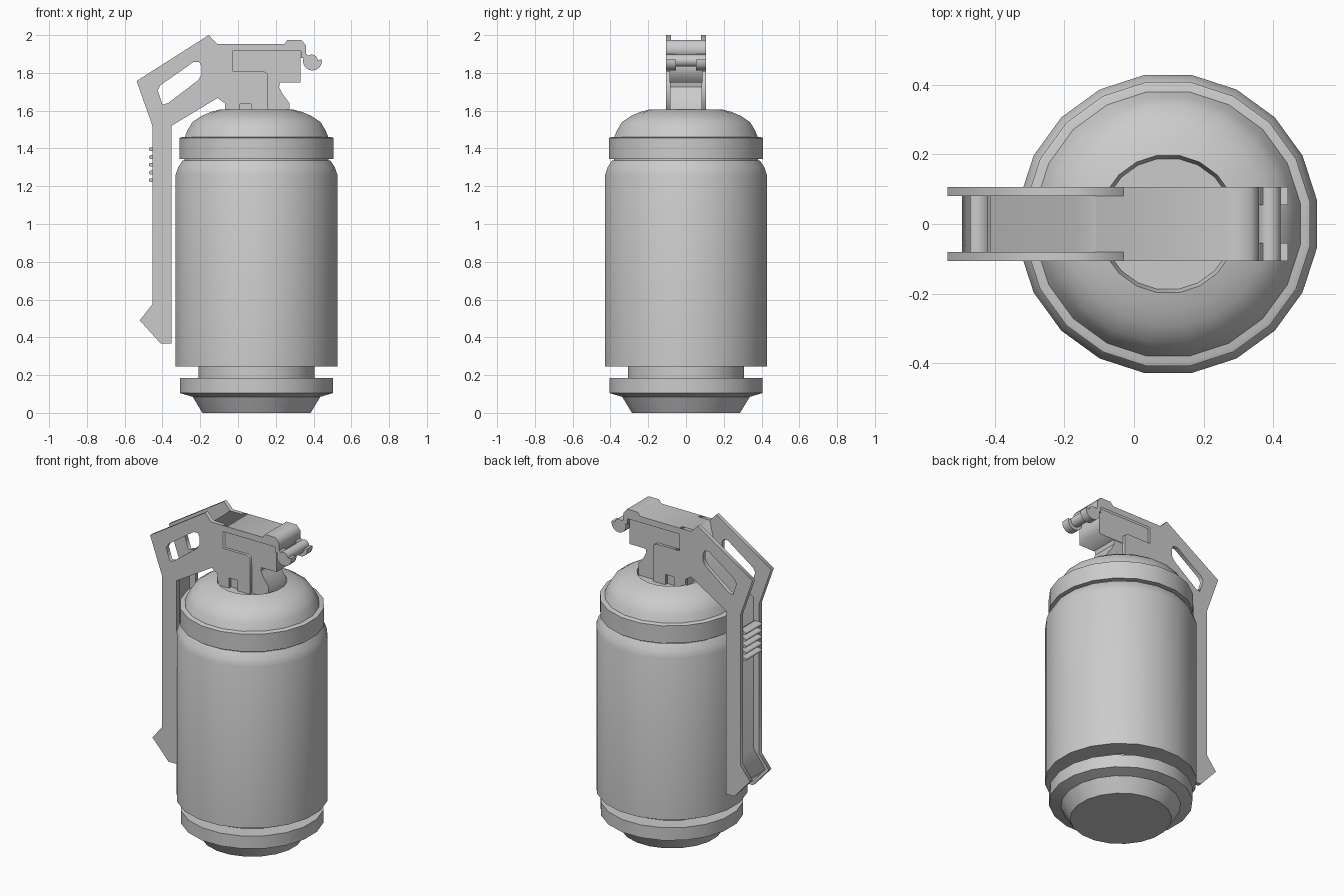
import bpy, bmesh
from math import sin, cos, pi, radians
from mathutils import Vector

if "Cube" in bpy.data.objects:
    bpy.data.objects.remove(bpy.data.objects["Cube"])

AXIS_X = 0.098


def smooth(ob, angle=38):
    bpy.ops.object.select_all(action='DESELECT')
    ob.select_set(True)
    bpy.context.view_layer.objects.active = ob
    bpy.ops.object.shade_smooth_by_angle(angle=radians(angle))


def lathe(name, profile, n=20):
    """Spin an (r, z) profile round the can axis, flats facing the axes."""
    bm = bmesh.new()
    rings = []
    for r, z in profile:
        if r == 0:
            rings.append([bm.verts.new((0, 0, z))] * n)
        else:
            rings.append([bm.verts.new((r * cos(2 * pi * (i + .5) / n), r * sin(2 * pi * (i + .5) / n), z))
                          for i in range(n)])
    for a, b in zip(rings, rings[1:]):
        for i in range(n):
            j = (i + 1) % n
            bm.faces.new(list(dict.fromkeys((a[i], a[j], b[j], b[i]))))
    bmesh.ops.recalc_face_normals(bm, faces=bm.faces)
    me = bpy.data.meshes.new(name)
    bm.to_mesh(me)
    bm.free()
    ob = bpy.data.objects.new(name, me)
    ob.location.x = AXIS_X
    bpy.context.collection.objects.link(ob)
    smooth(ob)
    return ob


def extrude(name, loops, y, half):
    """Extrude closed (x, z) loops along y; later loops are holes."""
    cu = bpy.data.curves.new(name, 'CURVE')
    cu.dimensions = '2D'
    cu.fill_mode = 'BOTH'
    cu.extrude = half
    for loop in loops:
        s = cu.splines.new('POLY')
        s.points.add(len(loop) - 1)
        for p, (x, z) in zip(s.points, loop):
            p.co = (x, z, 0, 1)
        s.use_cyclic_u = True
    ob = bpy.data.objects.new(name, cu)
    ob.location.y = y
    ob.rotation_euler.x = pi / 2
    bpy.context.collection.objects.link(ob)
    bpy.ops.object.select_all(action='DESELECT')
    ob.select_set(True)
    bpy.context.view_layer.objects.active = ob
    bpy.ops.object.convert(target='MESH')
    return bpy.context.view_layer.objects.active


def ribbon(path, t):
    """Outline of a polyline thickened by t to its right side."""
    pts = [Vector(p) for p in path]
    off = []
    for i, p in enumerate(pts):
        d = [(pts[k + 1] - pts[k]).normalized() for k in (i - 1, i) if 0 <= k < len(pts) - 1]
        ns = [Vector((v.y, -v.x)) for v in d]
        m = sum(ns, Vector((0, 0))).normalized()
        off.append(p + m * t / m.dot(ns[0]))
    return [tuple(p) for p in pts + off[::-1]]


def arc(cx, cz, r, a0, a1, n):
    return [(cx + r * cos(radians(a0 + (a1 - a0) * i / n)),
             cz + r * sin(radians(a0 + (a1 - a0) * i / n))) for i in range(n + 1)]


# Can: base, body, collar and dome with recessed mouth
lathe("base", [(0, 0), (.29, 0), (.342, .085), (.41, .105), (.41, .185), (.312, .185), (.312, .26), (0, .26)])
lathe("body", [(0, .245), (.434, .245), (.434, 1.26), (.42, 1.3), (.397, 1.335), (0, 1.335)])
lathe("collar", [(0, 1.325), (.385, 1.325), (.385, 1.345), (.413, 1.345), (.413, 1.455), (.40, 1.46), (0, 1.46)])
lathe("dome", [(.36, 1.44), (.385, 1.46), (.368, 1.5), (.343, 1.54), (.295, 1.572), (.245, 1.593),
               (.2, 1.605), (.19, 1.57), (0, 1.57)])

# Lever side plates with a slotted window
plate = [(-.155, 2), (-.11, 1.953), (-.03, 1.953), (-.03, 1.81), (.135, 1.81), (.156, 1.795), (.156, 1.57),
         (.07, 1.57), (.07, 1.635), (.01, 1.635), (.01, 1.57), (-.07, 1.57), (-.07, 1.64), (-.108, 1.667),
         (-.352, 1.52), (-.352, .368), (-.41, .368), (-.52, .49), (-.453, .575), (-.453, 1.52), (-.537, 1.757)]
slot = [(-.425, 1.708), (-.41, 1.735), (-.235, 1.858), (-.205, 1.858), (-.193, 1.835), (-.193, 1.79),
        (-.21, 1.762), (-.37, 1.64), (-.4, 1.632)]
for side in (-1, 1):
    extrude("lever_side_plate", [plate, slot], side * .093, .013)

# Web joining the plates, following the toe, arm and shoulder
web = [(-.415, .40), (-.495, .49), (-.414, .60), (-.414, 1.55), (-.165, 1.71), (-.11, 1.953)]
extrude("lever_web", [ribbon(web, .02)], 0, .082)

# Grip ribs
for i in range(5):
    z = 1.232 + i * .041
    extrude("grip_rib", [[(-.42, z - .01), (-.465, z - .01), (-.472, z - .004), (-.472, z + .004),
                          (-.465, z + .01), (-.42, z + .01)]], 0, .08)

# Lever top strip with raised end
extrude("lever_top", [[(-.11, 1.953), (.245, 1.953), (.262, 1.975), (.335, 1.975), (.36, 1.945), (.36, 1.88),
                       (.333, 1.88), (.333, 1.915), (-.11, 1.915)]], 0, .106)

# Fuse head and flared neck
extrude("fuse_head", [[(-.05, 1.92), (.33, 1.92), (.33, 1.75), (-.05, 1.75)]], 0, .088)
neck = extrude("fuse_neck", [[(-.04, 1.76), (.225, 1.76), (.217, 1.725), (.235, 1.69), (.272, 1.64),
                              (.272, 1.57), (-.04, 1.57)]], 0, .084)
smooth(neck)

# Hinge pin and two open hooks
pin = extrude("hinge_pin", [arc(.39, 1.865, .032, 0, 345, 23)], 0, .106)
smooth(pin)
for side in (-1, 1):
    hook = extrude("hinge_hook", [arc(.394, 1.863, .05, 130, 370, 14) + arc(.394, 1.863, .025, 370, 130, 14)],
                   side * .08, .026)
    smooth(hook)
